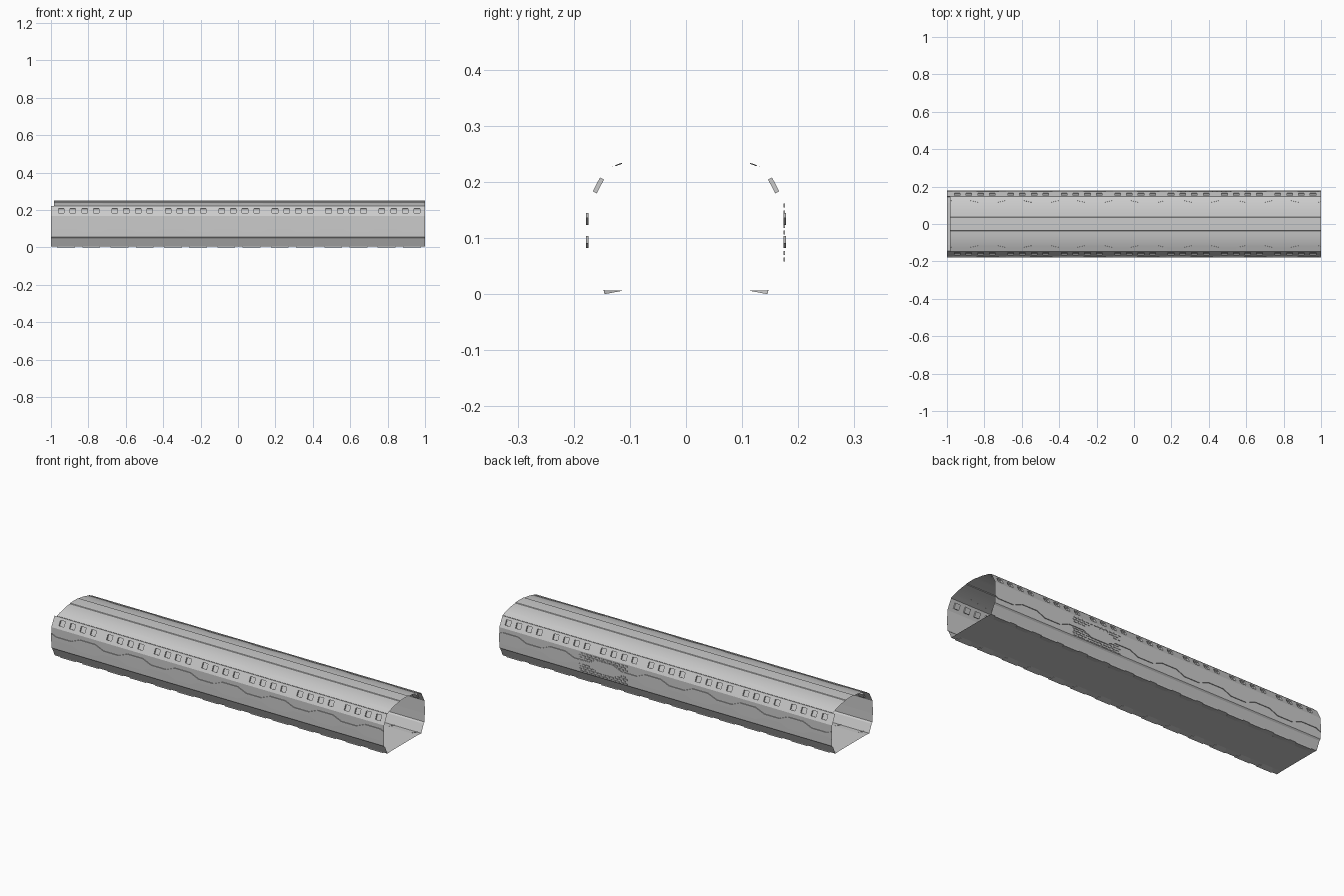
import bpy
from mathutils import Vector

if "Cube" in bpy.data.objects:
    bpy.data.objects.remove(bpy.data.objects["Cube"])

P = 2 / 7                      # repeat length of the side pattern
AXIS = Vector((0, 0, 0.12))


def build(name, quads, mirror=True, smooth=False):
    """Make an object from quads on the +y half, facing outward, mirrored over y."""
    verts, index, faces = [], {}, []
    for q in quads:
        q = [Vector(p) for p in q]
        n = (q[1] - q[0]).cross(q[2] - q[0])
        c = sum(q, Vector()) / len(q)
        out = Vector((0, c.y, c.z - AXIS.z))
        if n.dot(out) < 0:
            q.reverse()
        f = []
        for p in q:
            k = tuple(round(a, 5) for a in p)
            if k not in index:
                index[k] = len(verts)
                verts.append(k)
            if index[k] not in f:
                f.append(index[k])
        if len(f) > 2:
            faces.append(f)
    me = bpy.data.meshes.new(name)
    me.from_pydata(verts, [], faces)
    ob = bpy.data.objects.new(name, me)
    bpy.context.collection.objects.link(ob)
    if mirror:
        m = ob.modifiers.new("mirror", 'MIRROR')
        m.use_axis = (False, True, False)
    if smooth:
        bpy.ops.object.select_all(action='DESELECT')
        bpy.context.view_layer.objects.active = ob
        ob.select_set(True)
        bpy.ops.object.shade_smooth_by_angle(angle=0.4)
    return ob


def sheet(name, profile, x0, x1, smooth=False):
    """Long sheet following a (y, z) profile."""
    quads = [[(x0, *a), (x1, *a), (x1, *b), (x0, *b)]
             for a, b in zip(profile, profile[1:])]
    return build(name, quads, smooth=smooth)


def frame(a, b):
    """Map (x, v along edge a-b, height above it) into space."""
    a, b = Vector(a), Vector(b)
    d = b - a
    n = Vector((d.y, -d.x)).normalized()

    def at(x, v, h):
        p = a + d * v + n * h
        return (x, p.x, p.y)
    return at


def wave_steps(lo, hi, shift, x0=-1.0, x1=1.0):
    """Breakpoints of a trapezoid wave clipped to x0..x1."""
    pts, start = [], -1 - P + shift
    for k in range(10):
        for dx, v in ((0, lo), (0.09, lo), (0.143, hi), (0.235, hi)):
            pts.append((start + k * P + dx, v))
    out = []
    for (xa, va), (xb, vb) in zip(pts, pts[1:]):
        def v(x):
            return va + (vb - va) * (x - xa) / (xb - xa)
        s, e = max(xa, x0), min(xb, x1)
        if e - s > 1e-5:
            out.append((s, v(s), e, v(e)))
    return out


def wave_trim(name, at, lower, upper, h):
    """Raised strip between two wavy edges."""
    quads = []
    for (s, la, e, lb), (_, ua, _, ub) in zip(lower, upper):
        quads += [[at(s, la, h), at(e, lb, h), at(e, ub, h), at(s, ua, h)],
                  [at(s, ua, h), at(e, ub, h), at(e, ub, 0), at(s, ua, 0)],
                  [at(s, la, h), at(e, lb, h), at(e, lb, 0), at(s, la, 0)]]
    return build(name, quads)


# Main shell: floor, skirt, side wall
sheet("floor", [(0, 0.006), (0.113, 0.006), (0.145, 0.004)], -1, 1)
sheet("skirt", [(0.145, 0.004), (0.166, 0.048), (0.173, 0.055)], -1, 1)
sheet("side_wall", [(0.173, 0.055), (0.174, 0.10), (0.174, 0.168), (0.171, 0.174)], -1, 1)

# Roof with a raised centre strip, slightly short at one end
sheet("roof", [(0.147, 0.220), (0.128, 0.2275), (0.108, 0.2345), (0.080, 0.2415),
               (0.058, 0.2445), (0.037, 0.2465), (0.035, 0.2495), (0, 0.2505)],
      -0.985, 1, smooth=True)

# Wavy raised belt along the side wall
side = frame((0.174, 0.0), (0.174, 1.0))
wave_trim("side_belt", side, wave_steps(0.104, 0.082, 0.03),
          wave_steps(0.123, 0.145, 0.03), 0.004)

# Wavy edge trim low on the roof
eave = frame((0.147, 0.220), (0.108, 0.2345))
wave_trim("roof_edge_trim", eave, wave_steps(0.02, 0.02, 0.03, -0.985),
          wave_steps(0.55, 0.85, 0.03, -0.985), 0.002)

# Slanted window band with groups of four recessed slots
band = frame((0.171, 0.174), (0.147, 0.220))
cuts = []
for g in range(7):
    for j in range(4):
        cx = -0.945 + g * P + j * 0.0625
        cuts.append((cx - 0.015, cx + 0.015))
quads, x, D, V0, V1 = [], -1.0, -0.008, 0.2, 0.74


def flat(xa, xb, va, vb, h=0):
    return [band(xa, va, h), band(xb, va, h), band(xb, vb, h), band(xa, vb, h)]


for a, b in cuts + [(1.0, 1.0)]:
    quads += [flat(x, a, 0, V0), flat(x, a, V0, V1), flat(x, a, V1, 1)]
    if b > a:
        quads += [flat(a, b, 0, V0), flat(a, b, V1, 1), flat(a, b, V0, V1, D)]
        for e in (a, b):
            quads.append([band(e, V0, 0), band(e, V1, 0), band(e, V1, D), band(e, V0, D)])
        for v in (V0, V1):
            quads.append([band(a, v, 0), band(b, v, 0), band(b, v, D), band(a, v, D)])
    x = b
build("window_band", quads)

# Wedge tabs under the floor edges
quads = []
for k in range(7):
    c = -1 + (k + 0.5) * P
    for s, e in ((c - 0.11, c - 0.015), (c + 0.025, c + 0.12)):
        i0, i1 = (s + 0.02, 0.113, 0.006), (e - 0.02, 0.113, 0.006)
        o0, o1 = (s, 0.145, 0.0), (e, 0.145, 0.0)
        t0, t1 = (s, 0.147, 0.007), (e, 0.147, 0.007)
        quads += [[i0, i1, o1, o0], [o0, o1, t1, t0], [i0, o0, t0], [i1, o1, t1]]
build("floor_tabs", quads)

# Vent grille on the back side only: staggered raised bricks
quads = []
rows, cols, xa, xb, za, zb = 9, 12, 0.23, 0.52, 0.058, 0.166
dz, dx = (zb - za) / rows, (xb - xa) / cols
for r in range(rows):
    for c in range(cols):
        s = xa + c * dx + (dx / 2 if r % 2 else 0)
        e = min(s + dx * 0.75, xb)
        z0, z1 = za + r * dz, za + (r + 0.6) * dz
        lo, hi = 0.1735, 0.1765
        base = [(s, lo, z0), (e, lo, z0), (e, lo, z1), (s, lo, z1)]
        top = [(p[0], hi, p[2]) for p in base]
        quads.append(top)
        for i in range(4):
            j = (i + 1) % 4
            quads.append([base[i], base[j], top[j], top[i]])
build("vent_grille", quads, mirror=False)
